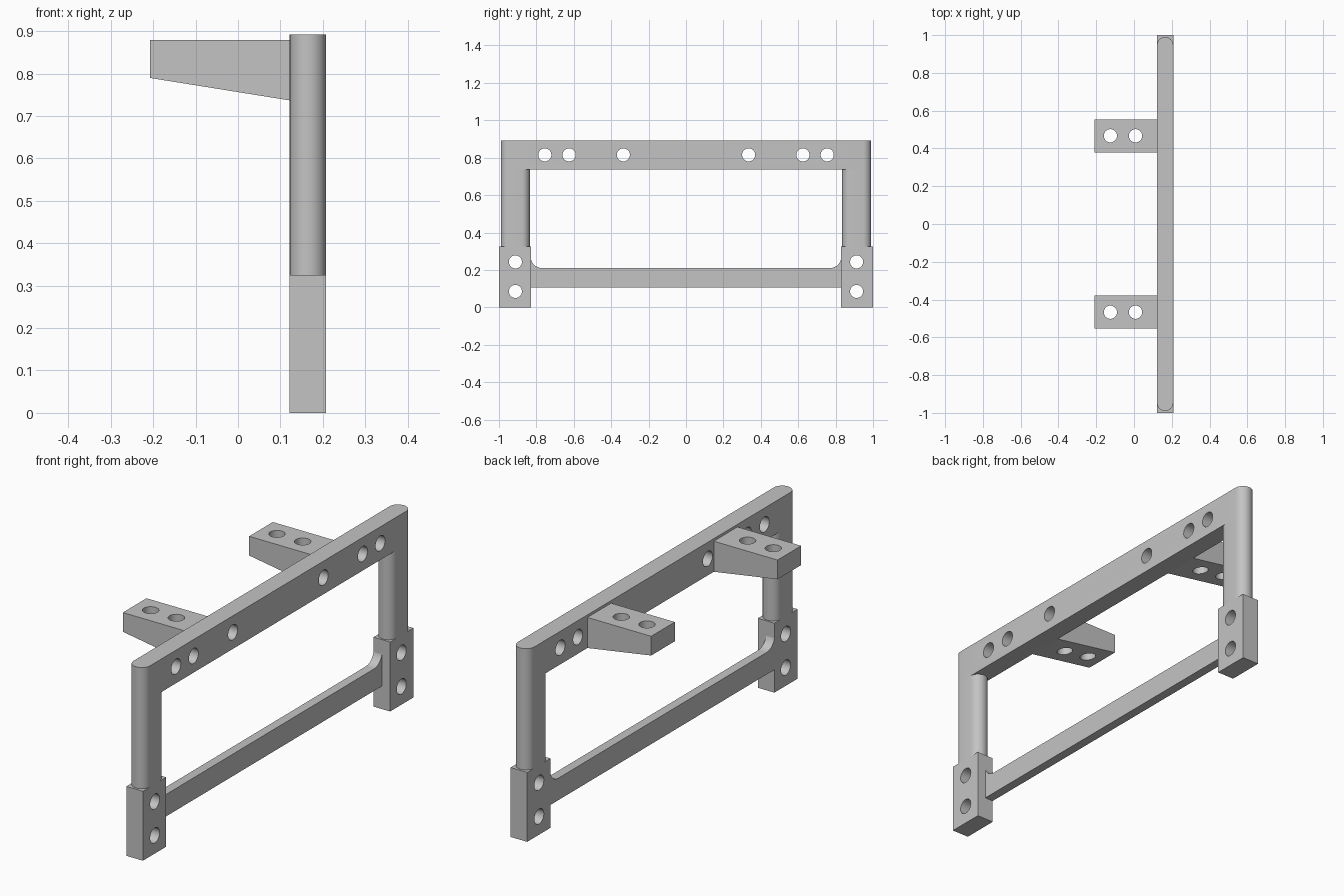
import bpy, bmesh
from math import sin, cos, pi
from mathutils import Vector, Matrix

default = bpy.data.objects.get("Cube")
if default:
    bpy.data.objects.remove(default, do_unlink=True)

grey = bpy.data.materials.new("neutral grey")
grey.use_nodes = True
grey.diffuse_color = (0.55, 0.55, 0.55, 1)
grey.node_tree.nodes["Principled BSDF"].inputs["Base Color"].default_value = grey.diffuse_color

# Main dimensions
BACK, FRONT = 0.122, 0.208           # frame thickness along x
MID, R = (BACK + FRONT) / 2, (FRONT - BACK) / 2
FOOT_TOP, BEAM_LOW, TOP = 0.325, 0.737, 0.892
HOLE = 0.035


def make_object(name, bm):
    bmesh.ops.recalc_face_normals(bm, faces=bm.faces)
    mesh = bpy.data.meshes.new(name)
    bm.to_mesh(mesh)
    bm.free()
    mesh.materials.append(grey)
    obj = bpy.data.objects.new(name, mesh)
    bpy.context.collection.objects.link(obj)
    return obj


def prism(name, points, sweep):
    """Extrude a closed outline of 3D points along a vector."""
    bm = bmesh.new()
    face = bm.faces.new([bm.verts.new(p) for p in points])
    made = bmesh.ops.extrude_face_region(bm, geom=[face])["geom"]
    bmesh.ops.translate(bm, vec=Vector(sweep),
                        verts=[v for v in made if isinstance(v, bmesh.types.BMVert)])
    # The extrusion leaves the starting cap in place only when it is kept
    if not face.is_valid:
        bmesh.ops.holes_fill(bm, edges=bm.edges)
    return make_object(name, bm)


def arc(cx, cy, r, start, end, steps=16):
    return [(cx + r * cos(start + (end - start) * i / steps),
             cy + r * sin(start + (end - start) * i / steps)) for i in range(steps + 1)]


def rounded_bar(name, y0, y1, z0, z1):
    """Vertical prism with a slot-shaped plan."""
    plan = arc(MID, y1 - R, R, 0, pi) + arc(MID, y0 + R, R, pi, 2 * pi)
    return prism(name, [(x, y, z0) for x, y in plan], (0, 0, z1 - z0))


def drill(obj, centres, axis):
    """Cut round holes through an object along x or z."""
    bm = bmesh.new()
    turn = Matrix.Rotation(pi / 2, 4, 'Y') if axis == 'X' else Matrix.Identity(4)
    for c in centres:
        bmesh.ops.create_cone(bm, cap_ends=True, segments=40, radius1=HOLE, radius2=HOLE,
                              depth=0.5, matrix=Matrix.Translation(c) @ turn)
    cutter = make_object("hole_cutter", bm)
    cutter.hide_render = True
    mod = obj.modifiers.new("holes", 'BOOLEAN')
    mod.operation, mod.solver, mod.object = 'DIFFERENCE', 'EXACT', cutter
    bpy.context.view_layer.objects.active = obj
    bpy.ops.object.modifier_apply(modifier=mod.name)
    bpy.data.objects.remove(cutter, do_unlink=True)


parts = []

# Top beam with rounded ends and six cross holes
beam = rounded_bar("top_beam", -0.99, 0.99, BEAM_LOW, TOP)
drill(beam, [(MID, s * y, 0.815) for s in (-1, 1) for y in (0.335, 0.625, 0.755)], 'X')
parts.append(beam)

# Lower bar, half as thick as the feet, with fillets rising at both ends
right_end = [(0.835, 0.107), (0.835, 0.27)] + arc(0.77, 0.27, 0.06, 0, -pi / 2, 10)
outline = right_end + [(-y, z) for y, z in reversed(right_end)]
parts.append(prism("lower_bar", [(BACK, y, z) for y, z in outline], (R, 0, 0)))

for s, side in ((-1, "front"), (1, "rear")):
    # Upright post
    low, high = sorted((s * 0.835, s * 0.99))
    parts.append(rounded_bar(side + "_post", low, high, FOOT_TOP, BEAM_LOW))

    # Foot block with two cross holes
    foot = prism(side + "_foot", [(BACK, s * y, z) for y, z in
                 ((0.828, 0), (1, 0), (1, FOOT_TOP), (0.828, FOOT_TOP))], (2 * R, 0, 0))
    drill(foot, [(MID, s * 0.912, z) for z in (0.085, 0.243)], 'X')
    parts.append(foot)

    # Tapered bracket with two vertical holes
    bracket = prism(side + "_bracket", [(x, s * 0.467 - 0.0875, z) for x, z in
                    ((-0.208, 0.79), (BACK, BEAM_LOW), (BACK, 0.88), (-0.208, 0.88))],
                    (0, 0.175, 0))
    drill(bracket, [(x, s * 0.467, 0.82) for x in (-0.125, 0.008)], 'Z')
    parts.append(bracket)

# Smooth the round surfaces, keep the edges crisp
bpy.ops.object.select_all(action='DESELECT')
for obj in parts:
    obj.select_set(True)
bpy.context.view_layer.objects.active = parts[0]
bpy.ops.object.shade_smooth_by_angle(angle=pi / 6)
